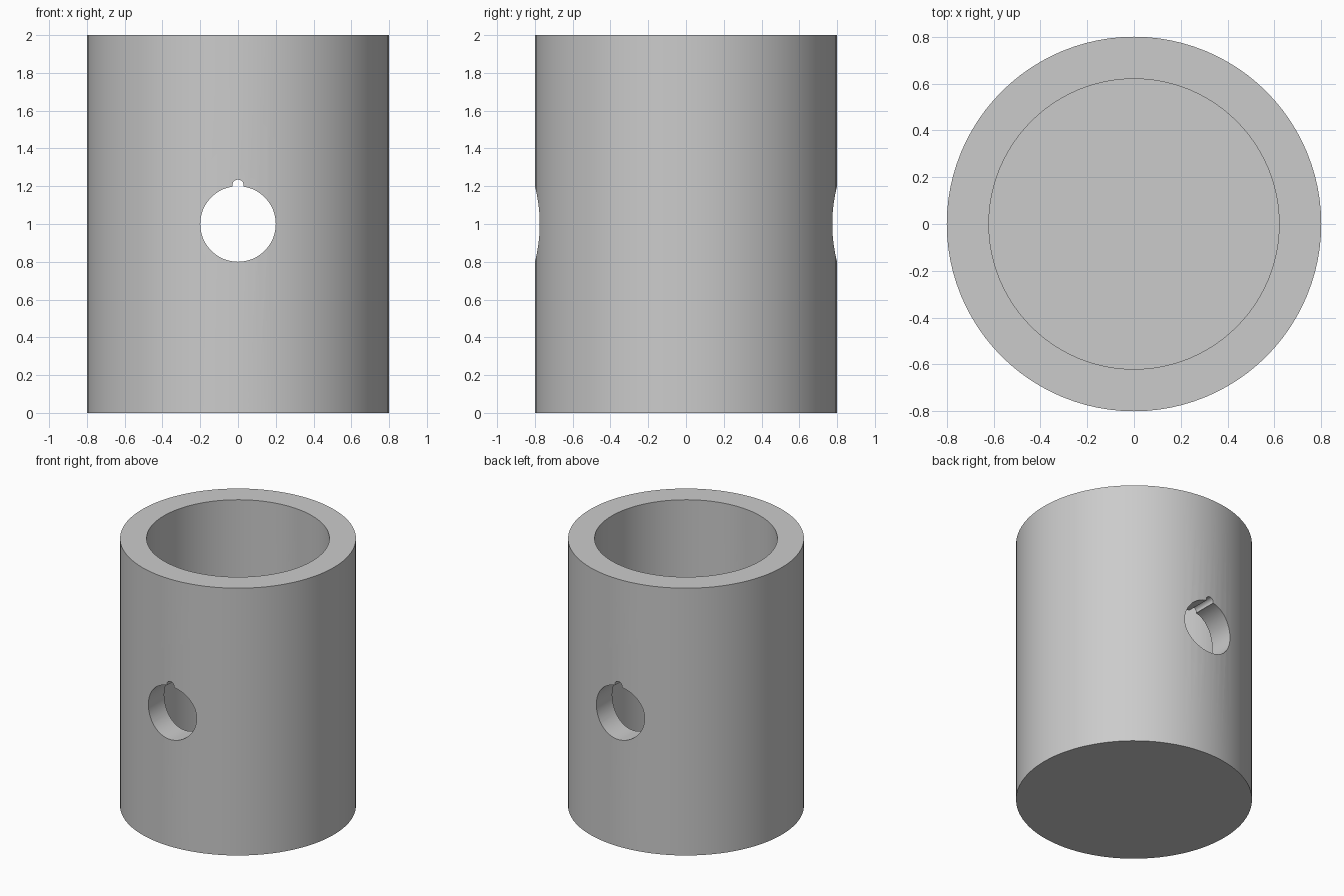
import bpy
import math

default = bpy.data.objects.get("Cube")
if default:
    bpy.data.objects.remove(default, do_unlink=True)

# Single grey material
grey = bpy.data.materials.new("plain grey")
grey.use_nodes = True
colour = (0.6, 0.6, 0.6, 1)
grey.diffuse_color = colour
grey.node_tree.nodes["Principled BSDF"].inputs["Base Color"].default_value = colour

RADIUS, HEIGHT, BORE, FLOOR = 0.8, 2.0, 0.62, 0.18


def cylinder(name, radius, depth, centre, tilt=0.0, sides=96):
    bpy.ops.mesh.primitive_cylinder_add(
        vertices=sides, radius=radius, depth=depth,
        location=centre, rotation=(tilt, 0, 0))
    obj = bpy.context.object
    obj.name = name
    obj.data.materials.append(grey)
    return obj


# Solid cup body
cup = cylinder("cup_body", RADIUS, HEIGHT, (0, 0, HEIGHT / 2))

# Cutters: open cavity, cross hole and the small key notch above it
across = math.pi / 2
cutters = [
    cylinder("cavity_cutter", BORE, HEIGHT, (0, 0, HEIGHT / 2 + FLOOR)),
    cylinder("cross_hole_cutter", 0.2, 2.2, (0, 0, 1), across, 64),
    cylinder("notch_cutter", 0.03, 2.2, (0, 0, 1.205), across, 24),
]
for cutter in cutters:
    cutter.hide_render = True
    cut = cup.modifiers.new(cutter.name, "BOOLEAN")
    cut.operation = "DIFFERENCE"
    cut.solver = "EXACT"
    cut.object = cutter

# Apply the cuts, then smooth the round walls
bpy.ops.object.select_all(action="DESELECT")
cup.select_set(True)
bpy.context.view_layer.objects.active = cup
for cutter in cutters:
    bpy.ops.object.modifier_apply(modifier=cutter.name)
    bpy.data.objects.remove(cutter, do_unlink=True)
bpy.ops.object.shade_smooth_by_angle(angle=math.radians(30))
